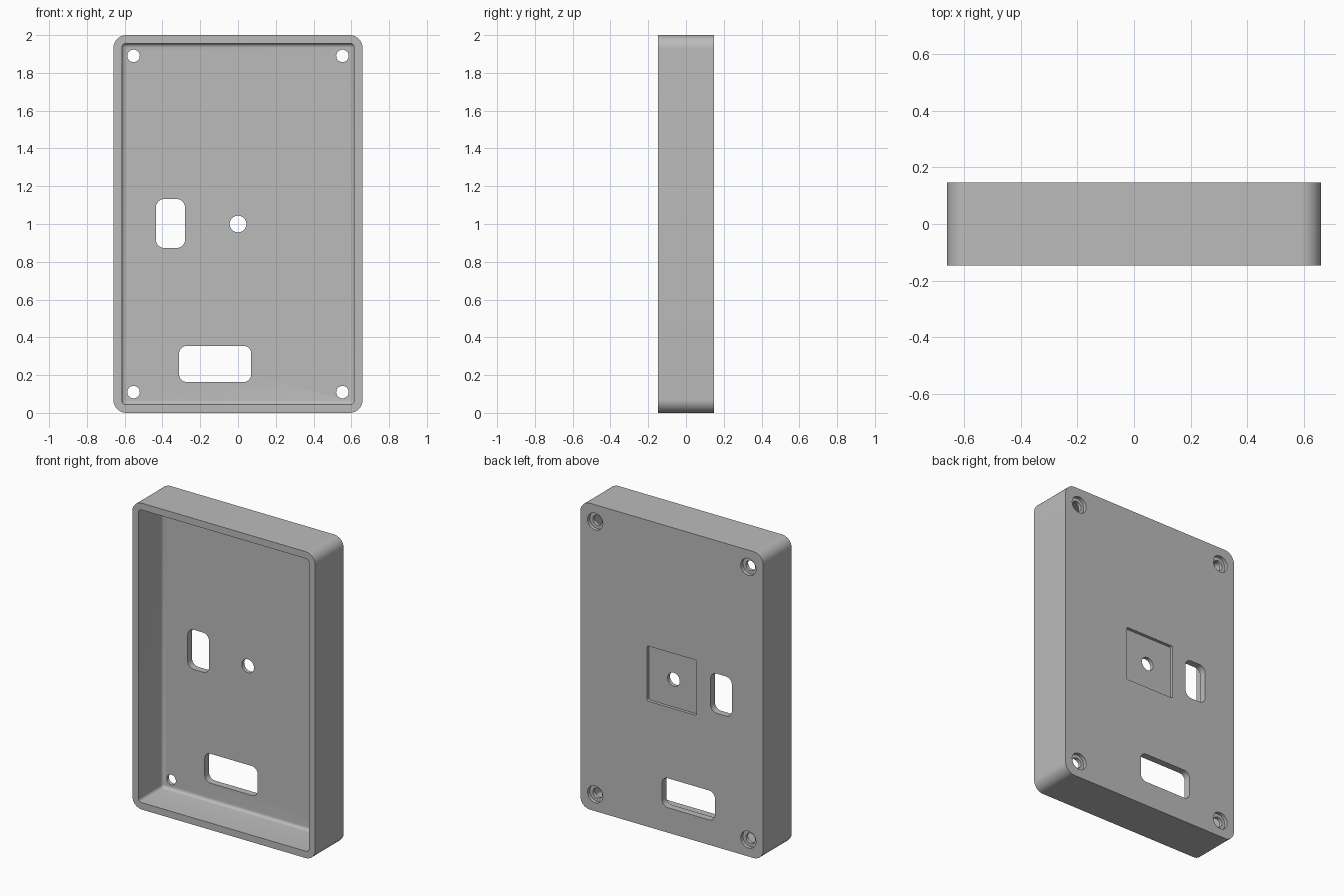
import bpy, bmesh, math
from mathutils import Matrix, Vector

cube = bpy.data.objects.get("Cube")
if cube:
    bpy.data.objects.remove(cube, do_unlink=True)

W, H, D = 1.32, 2.0, 0.294      # outer size
WALL = 0.045                    # wall and panel thickness
FRONT, BACK = -D / 2, D / 2
OVER = 0.05                     # how far cutters overshoot

grey = bpy.data.materials.new("plain grey")
grey.use_nodes = True
colour = (0.5, 0.5, 0.5, 1)
grey.diffuse_color = colour
grey.node_tree.nodes["Principled BSDF"].inputs["Base Color"].default_value = colour


def finish(name, bm):
    mesh = bpy.data.meshes.new(name)
    bm.to_mesh(mesh)
    bm.free()
    mesh.materials.append(grey)
    obj = bpy.data.objects.new(name, mesh)
    bpy.context.collection.objects.link(obj)
    return obj


def rounded_block(name, x0, x1, z0, z1, y0, y1, radius, all_edges=False, segments=8):
    """Block with rounded edges along y, or along every edge."""
    bm = bmesh.new()
    bmesh.ops.create_cube(bm, size=1)
    bmesh.ops.scale(bm, vec=(x1 - x0, y1 - y0, z1 - z0), verts=bm.verts)
    bmesh.ops.translate(bm, vec=((x0 + x1) / 2, (y0 + y1) / 2, (z0 + z1) / 2), verts=bm.verts)
    edges = []
    for e in bm.edges:
        d = e.verts[0].co - e.verts[1].co
        if all_edges or abs(d.y) > 1e-4:
            edges.append(e)
    bmesh.ops.bevel(bm, geom=edges, offset=radius, segments=segments,
                    profile=0.5, affect='EDGES')
    return finish(name, bm)


def cylinder(name, x, z, y0, y1, radius):
    """Round cutter along y."""
    bm = bmesh.new()
    place = Matrix.Translation((x, (y0 + y1) / 2, z)) @ Matrix.Rotation(math.pi / 2, 4, 'X')
    bmesh.ops.create_cone(bm, cap_ends=True, segments=40, radius1=radius,
                          radius2=radius, depth=y1 - y0, matrix=place)
    return finish(name, bm)


# Outer shell
case = rounded_block("enclosure_case", -W / 2, W / 2, 0, H, FRONT, BACK, 0.07, segments=14)

floor = BACK - WALL
through = (floor - OVER, BACK + OVER)
cutters = [
    # Hollow inside, open at the front, with filleted floor
    rounded_block("cavity_cutter", -W / 2 + WALL, W / 2 - WALL, WALL, H - WALL,
                  FRONT - OVER, floor, 0.02, all_edges=True, segments=5),
    # Openings in the back panel
    rounded_block("side_window_cutter", -0.435, -0.28, 0.873, 1.132, *through, 0.045),
    rounded_block("lower_slot_cutter", -0.312, 0.07, 0.163, 0.355, *through, 0.042),
    # Shallow square pocket with a centre hole
    rounded_block("square_pocket_cutter", -0.18, 0.18, 0.82, 1.18,
                  BACK - 0.02, BACK + OVER, 0.012, segments=4),
    cylinder("centre_hole_cutter", 0, 1.0, *through, 0.044),
]

# Counterbored screw holes in the corners
for x in (-0.553, 0.553):
    for z in (0.11, 1.89):
        cutters.append(cylinder("screw_hole_cutter", x, z, *through, 0.033))
        cutters.append(cylinder("counterbore_cutter", x, z, BACK - 0.023, BACK + OVER, 0.055))

for cutter in cutters:
    mod = case.modifiers.new(cutter.name, 'BOOLEAN')
    mod.operation = 'DIFFERENCE'
    mod.solver = 'EXACT'
    mod.object = cutter

# Apply the cuts and drop the cutters
bpy.context.view_layer.update()
depsgraph = bpy.context.evaluated_depsgraph_get()
cut_mesh = bpy.data.meshes.new_from_object(case.evaluated_get(depsgraph))
case.modifiers.clear()
case.data = cut_mesh
cut_mesh.materials.clear()
cut_mesh.materials.append(grey)
for poly in cut_mesh.polygons:
    poly.material_index = 0
for cutter in cutters:
    bpy.data.objects.remove(cutter, do_unlink=True)

# Smooth rounded edges, sharp rims
bpy.ops.object.select_all(action='DESELECT')
case.select_set(True)
bpy.context.view_layer.objects.active = case
bpy.ops.object.shade_smooth_by_angle(angle=math.radians(30))
